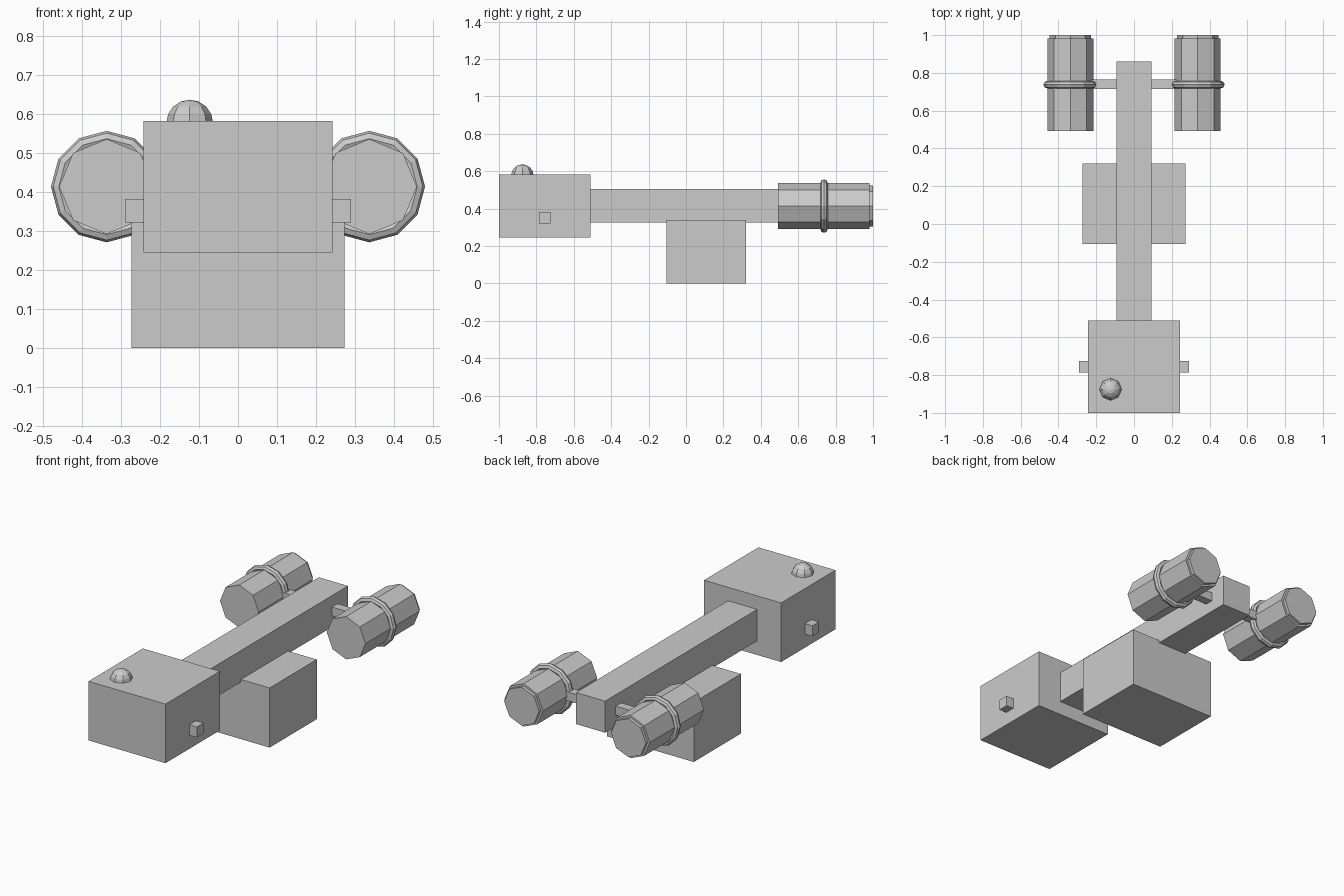
import bpy, bmesh
from math import cos, sin, pi
from mathutils import Matrix, Vector

if "Cube" in bpy.data.objects:
    bpy.data.objects.remove(bpy.data.objects["Cube"])


def finish(name, bm, mirror=False):
    bmesh.ops.recalc_face_normals(bm, faces=bm.faces)
    me = bpy.data.meshes.new(name)
    bm.to_mesh(me)
    bm.free()
    ob = bpy.data.objects.new(name, me)
    bpy.context.collection.objects.link(ob)
    if mirror:
        ob.modifiers.new("mirror_x", 'MIRROR')
    return ob


def box(name, lo, hi, mirror=False):
    lo, hi = Vector(lo), Vector(hi)
    bm = bmesh.new()
    bmesh.ops.create_cube(bm, size=1, matrix=Matrix.Translation((lo + hi) / 2)
                          @ Matrix.Diagonal((*(hi - lo), 1)))
    return finish(name, bm, mirror)


def lathe_y(name, profile, sides, centre, closed=False):
    """Mirrored solid of (radius, y) points turned around an axis along y."""
    cx, cz = centre
    bm = bmesh.new()
    rings = [[bm.verts.new((cx + r * cos(2 * pi * i / sides), y,
                            cz + r * sin(2 * pi * i / sides)))
              for i in range(sides)] for r, y in profile]
    pairs = list(zip(rings, rings[1:]))
    if closed:
        pairs.append((rings[-1], rings[0]))
    else:
        bm.faces.new(rings[0])
        bm.faces.new(rings[-1])
    for a, b in pairs:
        for i in range(sides):
            j = (i + 1) % sides
            bm.faces.new((a[i], a[j], b[j], b[i]))
    return finish(name, bm, True)


# Main body: front cabin, long spine, hanging lower hull
box("front_cabin", (-0.243, -1, 0.245), (0.243, -0.51, 0.582))
box("spine", (-0.092, -0.52, 0.325), (0.092, 0.86, 0.505))
box("lower_hull", (-0.273, -0.105, 0), (0.273, 0.32, 0.34))

# Small blocks on the cabin sides, and engine struts
box("side_block", (0.23, -0.785, 0.322), (0.29, -0.725, 0.382), True)
box("engine_strut", (0.08, 0.715, 0.39), (0.25, 0.765, 0.44), True)

# Engines: octagonal barrel with a stepped rear nozzle, and a ring band
ENGINE = (0.337, 0.414)
lathe_y("engine", [(0.122, 0.493), (0.122, 0.982), (0.11, 0.982), (0.11, 1.0)], 8, ENGINE)
band = [(0.123 + 0.02 * cos(2 * pi * k / 8), 0.738 + 0.02 * sin(2 * pi * k / 8))
        for k in range(8)]
lathe_y("engine_ring", band, 12, ENGINE, closed=True)

# Off-centre dome on the cabin roof
bm = bmesh.new()
bmesh.ops.create_uvsphere(bm, u_segments=8, v_segments=8, radius=0.06,
                          matrix=Matrix.Translation((-0.124, -0.875, 0.577)))
finish("roof_dome", bm)
